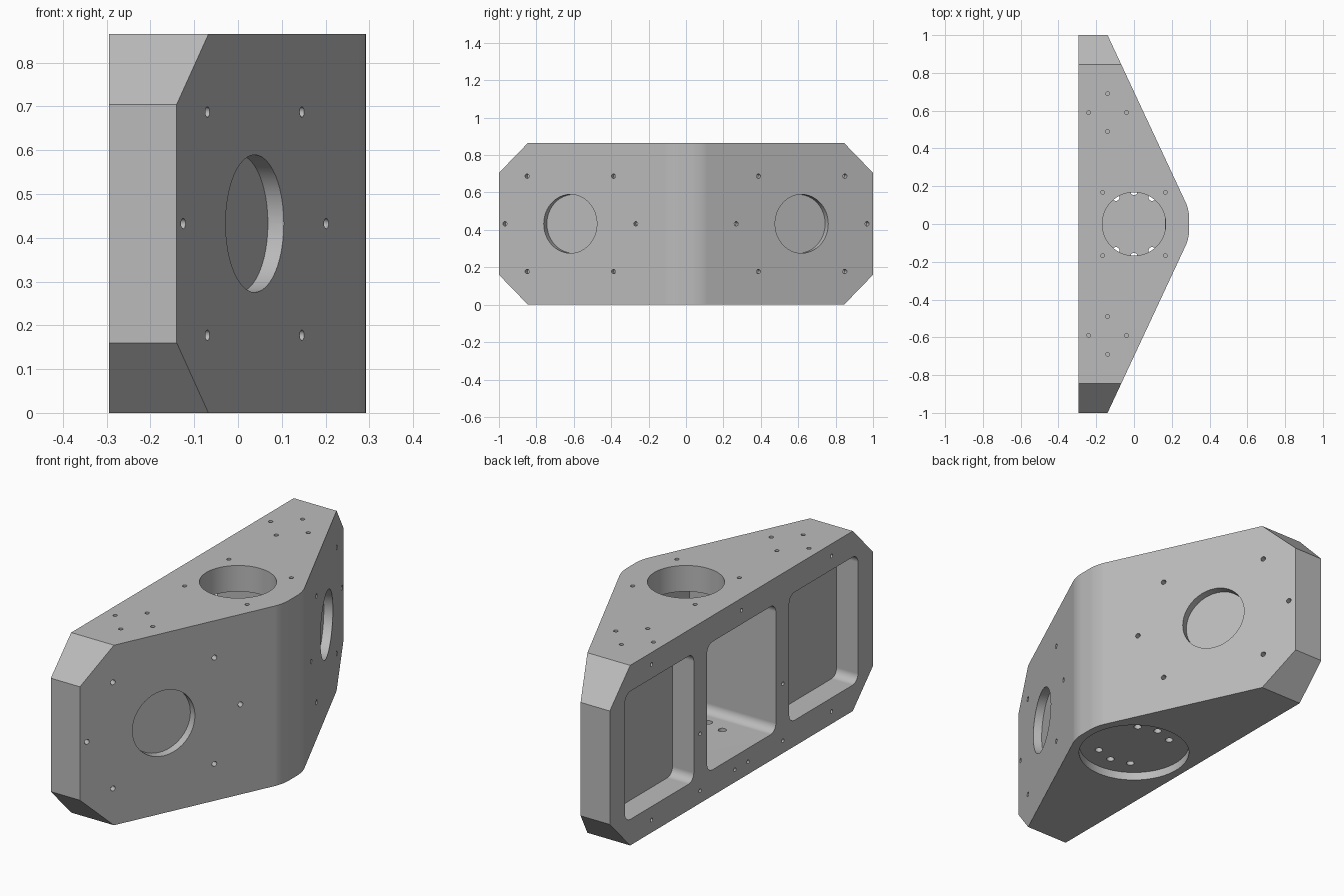
import bpy, bmesh, math
from mathutils import Vector, Matrix

cube = bpy.data.objects.get("Cube")
if cube:
    bpy.data.objects.remove(cube, do_unlink=True)

H, BACK, FRONT, END, NOSE = 0.865, -0.295, 0.292, -0.14, 0.075

grey = bpy.data.materials.new("machined_grey")
grey.use_nodes = True
colour = (0.5, 0.5, 0.5, 1)
grey.diffuse_color = colour
grey.node_tree.nodes["Principled BSDF"].inputs["Base Color"].default_value = colour


def make_object(name, bm):
    bmesh.ops.recalc_face_normals(bm, faces=bm.faces)
    mesh = bpy.data.meshes.new(name)
    bm.to_mesh(mesh)
    bm.free()
    mesh.materials.append(grey)
    obj = bpy.data.objects.new(name, mesh)
    bpy.context.collection.objects.link(obj)
    return obj


def prism(bm, points, offset):
    face = bm.faces.new([bm.verts.new(p) for p in points])
    ext = bmesh.ops.extrude_face_region(bm, geom=[face])["geom"]
    bmesh.ops.translate(bm, vec=offset, verts=[v for v in ext if isinstance(v, bmesh.types.BMVert)])


def drill(bm, mouth, outward, radius, depth, sides=16, over=0.02):
    """Cylinder starting just outside the mouth and ending at the given depth."""
    axis = Vector(outward).normalized()
    centre = Vector(mouth) + axis * (over - depth) / 2
    turn = axis.to_track_quat('Z', 'Y').to_matrix().to_4x4()
    bmesh.ops.create_cone(bm, cap_ends=True, segments=sides, radius1=radius, radius2=radius,
                          depth=depth + over, matrix=Matrix.Translation(centre) @ turn)


def pocket(bm, y, half_w, z0, z1, floor_x, r=0.04):
    """Rounded rectangular pocket cut from the back face."""
    pts = []
    corners = [(y + half_w - r, z1 - r), (y - half_w + r, z1 - r),
               (y - half_w + r, z0 + r), (y + half_w - r, z0 + r)]
    for i, (cy, cz) in enumerate(corners):
        for k in range(7):
            a = math.radians(90 * i + 15 * k)
            pts.append((BACK - 0.05, cy + r * math.cos(a), cz + r * math.sin(a)))
    prism(bm, pts, (floor_x - BACK + 0.05, 0, 0))


def cut(target, cutter):
    mod = target.modifiers.new("cut", 'BOOLEAN')
    mod.operation, mod.solver, mod.object = 'DIFFERENCE', 'EXACT', cutter
    bpy.context.view_layer.objects.active = target
    bpy.ops.object.modifier_apply(modifier=mod.name)
    bpy.data.objects.remove(cutter, do_unlink=True)


# Wedge-shaped block with softened nose edges
bm = bmesh.new()
prism(bm, [(BACK, -1, 0), (END, -1, 0), (FRONT, -NOSE, 0),
           (FRONT, NOSE, 0), (END, 1, 0), (BACK, 1, 0)], (0, 0, H))
nose = [e for e in bm.edges if all(v.co.x > 0.2 for v in e.verts)
        and abs(e.verts[0].co.z - e.verts[1].co.z) > 0.1]
bmesh.ops.bevel(bm, geom=nose, offset=0.04, segments=5, profile=0.5, affect='EDGES')

# Chamfered end corners
for sy in (-1, 1):
    for top in (False, True):
        z = H - 0.16 if top else 0.16
        cutting = bmesh.ops.bisect_plane(
            bm, geom=bm.verts[:] + bm.edges[:] + bm.faces[:], plane_co=(0, sy, z),
            plane_no=(0, sy * 0.16, 0.155 if top else -0.155), clear_outer=True)
        rim = [e for e in cutting["geom_cut"] if isinstance(e, bmesh.types.BMEdge)]
        bmesh.ops.contextual_create(bm, geom=rim)
block = make_object("gearbox_block", bm)

# Back pockets, shallow round recesses and blind screw holes
bm = bmesh.new()
pocket(bm, 0, 0.261, 0.125, 0.74, 0.165)
drill(bm, (0, 0, 0), (0, 0, -1), 0.255, 0.04, 64)
for sy in (-1, 1):
    pocket(bm, sy * 0.623, 0.261, 0.125, 0.74, -0.182)
    normal = Vector((1 - NOSE, sy * (FRONT - END), 0)).normalized()
    along = Vector((-normal.y * sy, normal.x * sy, 0))
    mid = Vector((0.0385, sy * 0.6185, H / 2))
    mid.x = FRONT - (abs(mid.y) - NOSE) * (FRONT - END) / (1 - NOSE)
    drill(bm, mid, normal, 0.157, 0.04, 48)
    for u, w in ((0.386, 0), (0.255, 0.255), (0.255, -0.255)):
        for s in (-1, 1):
            drill(bm, mid + along * u * s + Vector((0, 0, w)), normal, 0.012, 0.03)
    for x, y in ((-0.14, 0.69), (-0.14, 0.49), (-0.24, 0.59), (-0.04, 0.59),
                 (0.166, 0.168), (-0.166, 0.168)):
        drill(bm, (x, sy * y, H), (0, 0, 1), 0.01, 0.04)
    for y, z in ((0.683, 0.807), (0.683, 0.06), (0.314, 0.334), (0.314, 0.06), (0.05, 0.06)):
        drill(bm, (BACK, sy * y, z), (-1, 0, 0), 0.009, 0.03)
drill(bm, (BACK, 0, 0.807), (-1, 0, 0), 0.009, 0.03)
cut(block, make_object("pocket_cutter", bm))

# Top bore and the bolt holes through the bottom plate
bm = bmesh.new()
drill(bm, (0, 0, H), (0, 0, 1), 0.168, 0.25, 64)
for sy in (-1, 1):
    for x, y in ((0, 0.17), (0.095, 0.14), (-0.095, 0.14)):
        drill(bm, (x, sy * y, 0), (0, 0, -1), 0.018, 0.2)
cut(block, make_object("bore_cutter", bm))

# Smooth round walls, keep flat faces flat
bpy.ops.object.select_all(action='DESELECT')
block.select_set(True)
bpy.context.view_layer.objects.active = block
bpy.ops.object.shade_smooth_by_angle(angle=math.radians(30))
weighted = block.modifiers.new("flat_faces", 'WEIGHTED_NORMAL')
weighted.keep_sharp = True
